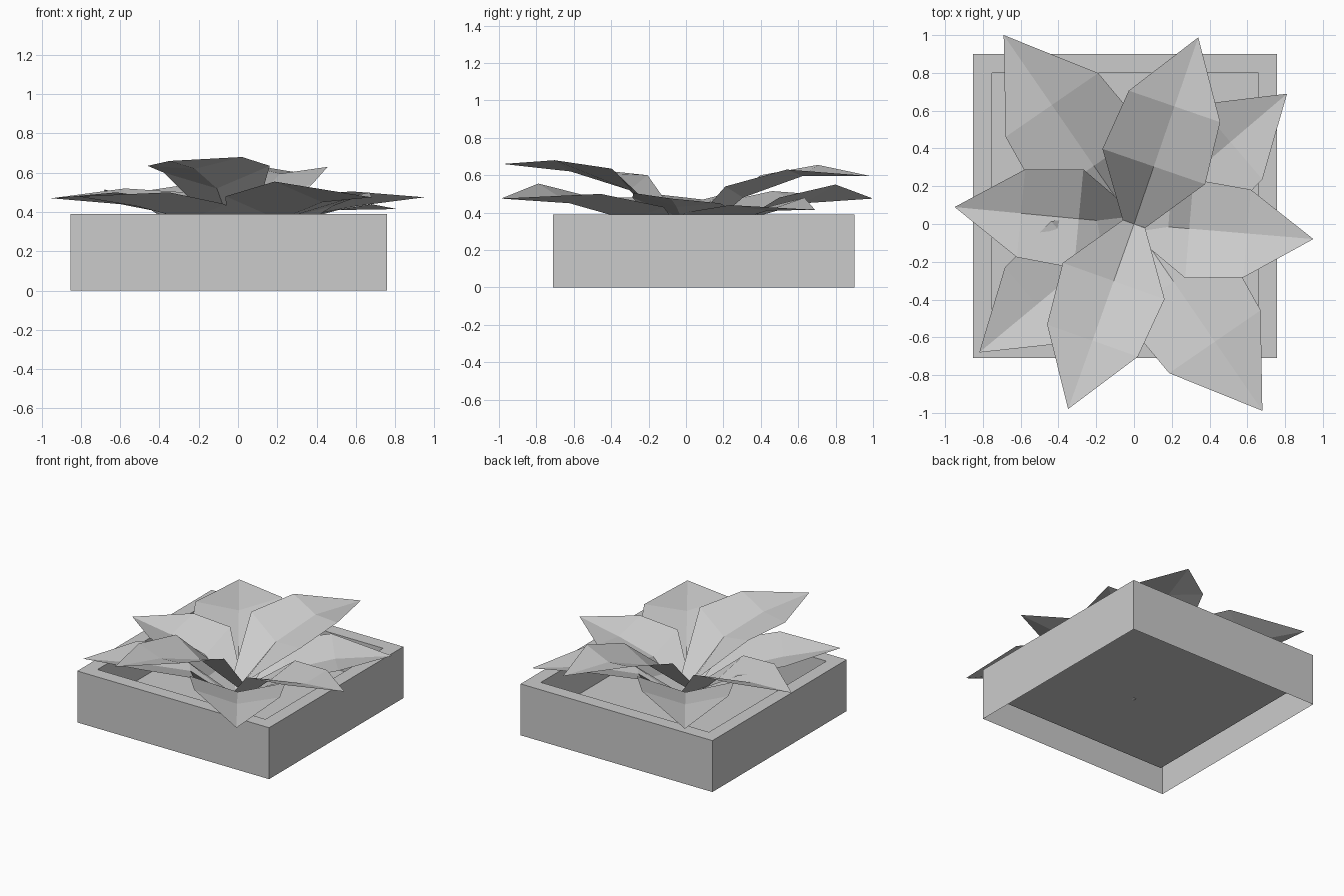
import bpy
import bmesh
from math import radians
from mathutils import Matrix, Vector

cube = bpy.data.objects.get("Cube")
if cube:
    bpy.data.objects.remove(cube, do_unlink=True)

# Single plain grey
grey = bpy.data.materials.new("light_grey")
grey.use_nodes = True
grey.diffuse_color = (0.6, 0.6, 0.6, 1)
bsdf = next(n for n in grey.node_tree.nodes if n.type == 'BSDF_PRINCIPLED')
bsdf.inputs["Base Color"].default_value = grey.diffuse_color
bsdf.inputs["Roughness"].default_value = 0.8


def add_object(name, bm):
    mesh = bpy.data.meshes.new(name)
    bm.to_mesh(mesh)
    bm.free()
    mesh.materials.append(grey)
    obj = bpy.data.objects.new(name, mesh)
    bpy.context.collection.objects.link(obj)
    return obj


def bridge(bm, a, b):
    for i in range(len(a) - 1):
        bm.faces.new((a[i], a[i + 1], b[i + 1], b[i]))


# Square planter: outer wall, flat rim, inner wall and raised floor, open below
CENTRE = Vector((-0.047, 0.095))
HALF, RIM, HEIGHT, FLOOR = 0.805, 0.1, 0.39, 0.125
bm = bmesh.new()
rings = []
for half, z in ((HALF, 0), (HALF, HEIGHT), (HALF - RIM, HEIGHT), (HALF - RIM, FLOOR)):
    ring = [bm.verts.new((CENTRE.x + sx * half, CENTRE.y + sy * half, z))
            for sx, sy in ((-1, -1), (1, -1), (1, 1), (-1, 1))]
    rings.append(ring + ring[:1])
for lower, upper in zip(rings, rings[1:]):
    bridge(bm, lower, upper)
bm.faces.new(rings[-1][:4])
add_object("planter_box", bm)


# Folded leaf: four cross-sections with a sunken midrib, ending in a point
def add_leaf(name, angle, length, base, inner, outer, tip):
    bm = bmesh.new()
    rows = []
    for reach, half, heights in ((0, 0.06, base), (0.308, 0.275, inner), (0.63, 0.245, outer)):
        left, rib, right = heights
        rows.append([bm.verts.new((reach * length, side * half * length, z))
                     for side, z in ((-1, right), (0, rib), (1, left))])
    bridge(bm, rows[0], rows[1])
    bridge(bm, rows[1], rows[2])
    point = bm.verts.new((length, 0, tip))
    for i in range(2):
        bm.faces.new((rows[2][i], rows[2][i + 1], point))
    bmesh.ops.reverse_faces(bm, faces=bm.faces[:])
    for f in bm.faces:
        f.normal_update()
        if f.normal.z < 0:
            f.normal_flip()
    bm.transform(Matrix.Rotation(radians(angle), 4, 'Z'))
    add_object(name, bm)


HIGH_BASE = (0.28, 0.22, 0.28)
LOW_BASE = (0.2, 0.115, 0.2)

# Heights run left edge, midrib, right edge
add_leaf("upper_leaf_front", 250.4, 1.04, HIGH_BASE, (0.635, 0.52, 0.60), (0.68, 0.62, 0.635), 0.66)
add_leaf("upper_leaf_back", 71, 1.045, HIGH_BASE, (0.60, 0.48, 0.54), (0.655, 0.595, 0.63), 0.595)
add_leaf("long_leaf_front", 304.5, 1.2, LOW_BASE, (0.43, 0.36, 0.48), (0.50, 0.45, 0.555), 0.475)
add_leaf("long_leaf_back", 124.6, 1.215, LOW_BASE, (0.44, 0.36, 0.48), (0.515, 0.45, 0.55), 0.475)
add_leaf("side_leaf_left", 355.2, 0.953, LOW_BASE, (0.42, 0.37, 0.48), (0.45, 0.43, 0.505), 0.475)
add_leaf("side_leaf_right", 174.6, 0.954, LOW_BASE, (0.46, 0.38, 0.5), (0.50, 0.44, 0.52), 0.47)
add_leaf("low_leaf_back", 40.4, 1.064, LOW_BASE, (0.43, 0.34, 0.40), (0.48, 0.41, 0.44), 0.415)
add_leaf("low_leaf_front", 219.7, 1.065, LOW_BASE, (0.44, 0.36, 0.43), (0.5, 0.43, 0.48), 0.48)
